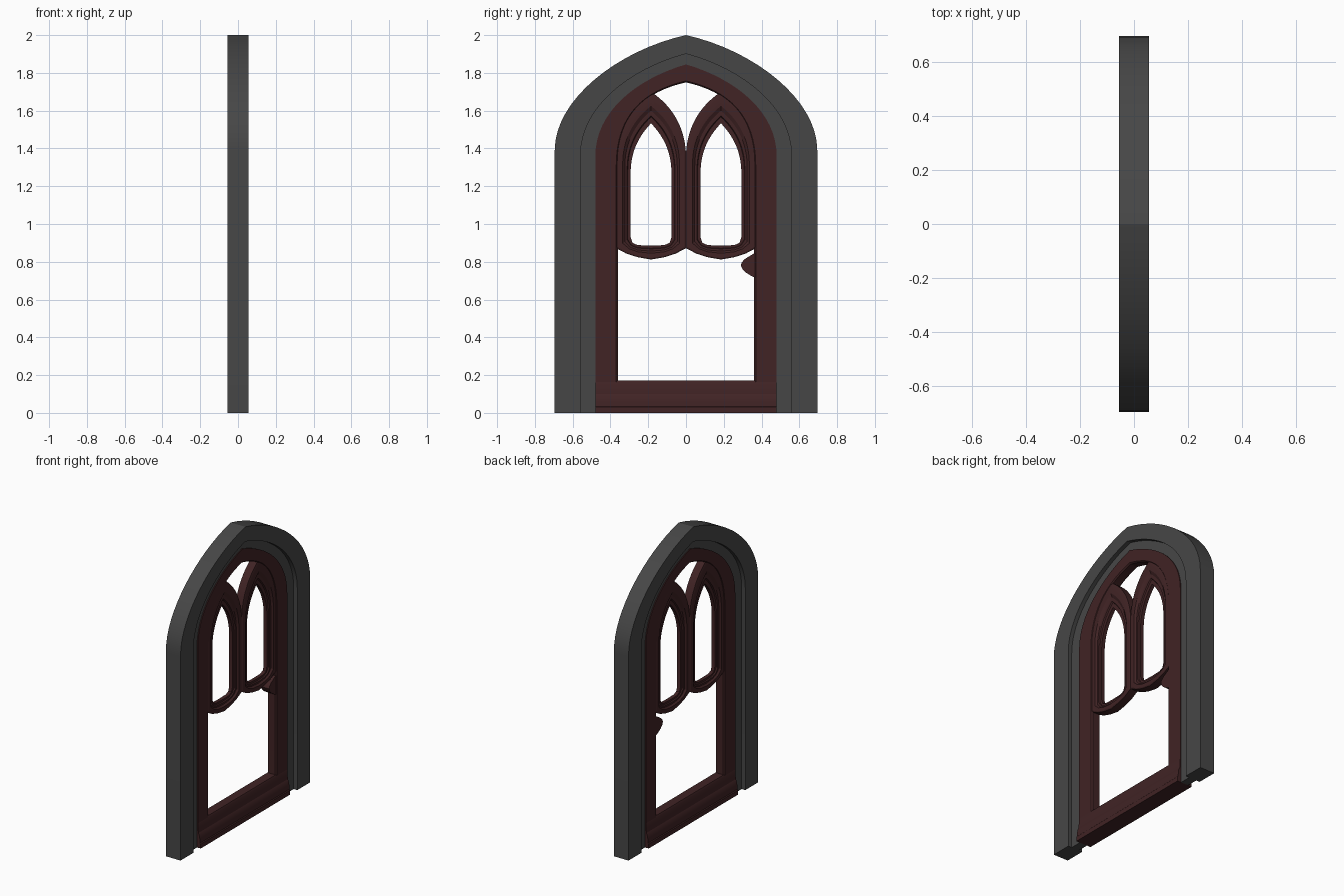
import bpy, bmesh, math
from mathutils import Vector

if "Cube" in bpy.data.objects:
    bpy.data.objects.remove(bpy.data.objects["Cube"])


def material(name, rgb):
    m = bpy.data.materials.new(name)
    m.diffuse_color = (*rgb, 1)
    m.use_nodes = True
    m.node_tree.nodes["Principled BSDF"].inputs["Base Color"].default_value = m.diffuse_color
    return m


STONE = material("dark_stone", (0.062, 0.062, 0.062))
WOOD = material("dark_red_wood", (0.052, 0.017, 0.018))


def finish(bm, name, mat):
    bmesh.ops.recalc_face_normals(bm, faces=bm.faces)
    mesh = bpy.data.meshes.new(name)
    bm.to_mesh(mesh)
    bm.free()
    mesh.materials.append(mat)
    ob = bpy.data.objects.new(name, mesh)
    bpy.context.collection.objects.link(ob)
    bpy.ops.object.select_all(action='DESELECT')
    ob.select_set(True)
    bpy.context.view_layer.objects.active = ob
    bpy.ops.object.shade_smooth_by_angle(angle=math.radians(25))
    return ob


def arch(base, p0, p1, p2, p3, n=16):
    """Right-hand half outline (y, z): base points, then a Bezier up to the apex."""
    pts = [Vector(p) for p in base]
    a, b, c, d = map(Vector, (p0, p1, p2, p3))
    for i in range(n + 1):
        t = i / n
        s = 1 - t
        pts.append(a * s**3 + b * 3 * s * s * t + c * 3 * s * t * t + d * t**3)
    return pts


def mirrored(half, closed):
    """Complete a half outline across y = 0."""
    left = [Vector((-p.x, p.y)) for p in reversed(half[:-1])]
    return half + (left[:-1] if closed else left)


def loft(name, mat, inner, outer, steps, closed=False, cy=0):
    """Sweep a moulding between two outlines; steps are (fraction outwards, half depth)."""
    inner, outer = mirrored(inner, closed), mirrored(outer, closed)
    section = [(t, x) for t, x in steps] + [(t, -x) for t, x in reversed(steps)]
    bm = bmesh.new()
    rings = []
    for i, o in zip(inner, outer):
        ring = []
        for t, x in section:
            p = i.lerp(o, t)
            ring.append(bm.verts.new((x, p.x + cy, p.y)))
        rings.append(ring)
    m = len(section)
    pairs = list(zip(rings, rings[1:]))
    if closed:
        pairs.append((rings[-1], rings[0]))
    else:
        bm.faces.new(rings[0])
        bm.faces.new(rings[-1])
    for a, b in pairs:
        for k in range(m):
            j = (k + 1) % m
            bm.faces.new((a[k], a[j], b[j], b[k]))
    return finish(bm, name, mat)


def extrude(name, mat, profile, direction):
    """Prism from a 3D polygon."""
    bm = bmesh.new()
    f = bm.faces.new([bm.verts.new(p) for p in profile])
    new = bmesh.ops.extrude_face_region(bm, geom=[f])["geom"]
    bmesh.ops.translate(bm, vec=direction,
                        verts=[g for g in new if isinstance(g, bmesh.types.BMVert)])
    return finish(bm, name, mat)


# Outlines of the stone surround and wooden door frame
stone_out = arch([(.695, 0)], (.695, 1.39), (.695, 1.66), (.36, 1.92), (0, 2))
wood_out = arch([(.48, 0)], (.48, 1.36), (.48, 1.59), (.27, 1.765), (0, 1.845))
wood_in = arch([(.36, 0)], (.36, 1.30), (.36, 1.58), (.22, 1.70), (0, 1.75))

# Stone surround with a recessed inner band
loft("stone_surround", STONE, wood_out, stone_out,
     [(0, .028), (.36, .028), (.36, .055), (1, .055)])

# Wooden door frame
loft("door_frame", WOOD, wood_in, wood_out,
     [(0, .026), (.08, .034), (1, .034)])

# Moulded sill
half = [(.056, 0), (.056, .03), (.051, .035), (.05, .06), (.046, .085),
        (.038, .10), (.036, .16), (.03, .172)]
profile = half + [(-x, z) for x, z in reversed(half)]
extrude("sill", WOOD, [(x, -.48, z) for x, z in profile], (0, .96, 0))

# Pair of lancet window surrounds with stepped mouldings
lancet_in = arch([(0, .886), (.07, .888), (.098, .90), (.108, .93)],
                 (.108, 1.27), (.108, 1.39), (.06, 1.47), (0, 1.533))
lancet_out = arch([(0, .812), (.07, .824), (.13, .843), (.185, .872)],
                  (.185, 1.36), (.183, 1.50), (.12, 1.62), (0, 1.70))
for side, y in (("left", -.185), ("right", .185)):
    loft(side + "_lancet", WOOD, lancet_in, lancet_out,
         [(0, .012), (.2, .012), (.24, .02), (.4, .02), (.55, .031),
          (.9, .031), (1, .027)], closed=True, cy=y)

# Rounded latch block on the jamb
knob = [(.37, .85), (.345, .835), (.312, .815), (.296, .798), (.29, .782),
        (.297, .764), (.314, .745), (.345, .725), (.37, .715)]
extrude("latch_block", WOOD, [(-.03, y, z) for y, z in knob], (.06, 0, 0))
